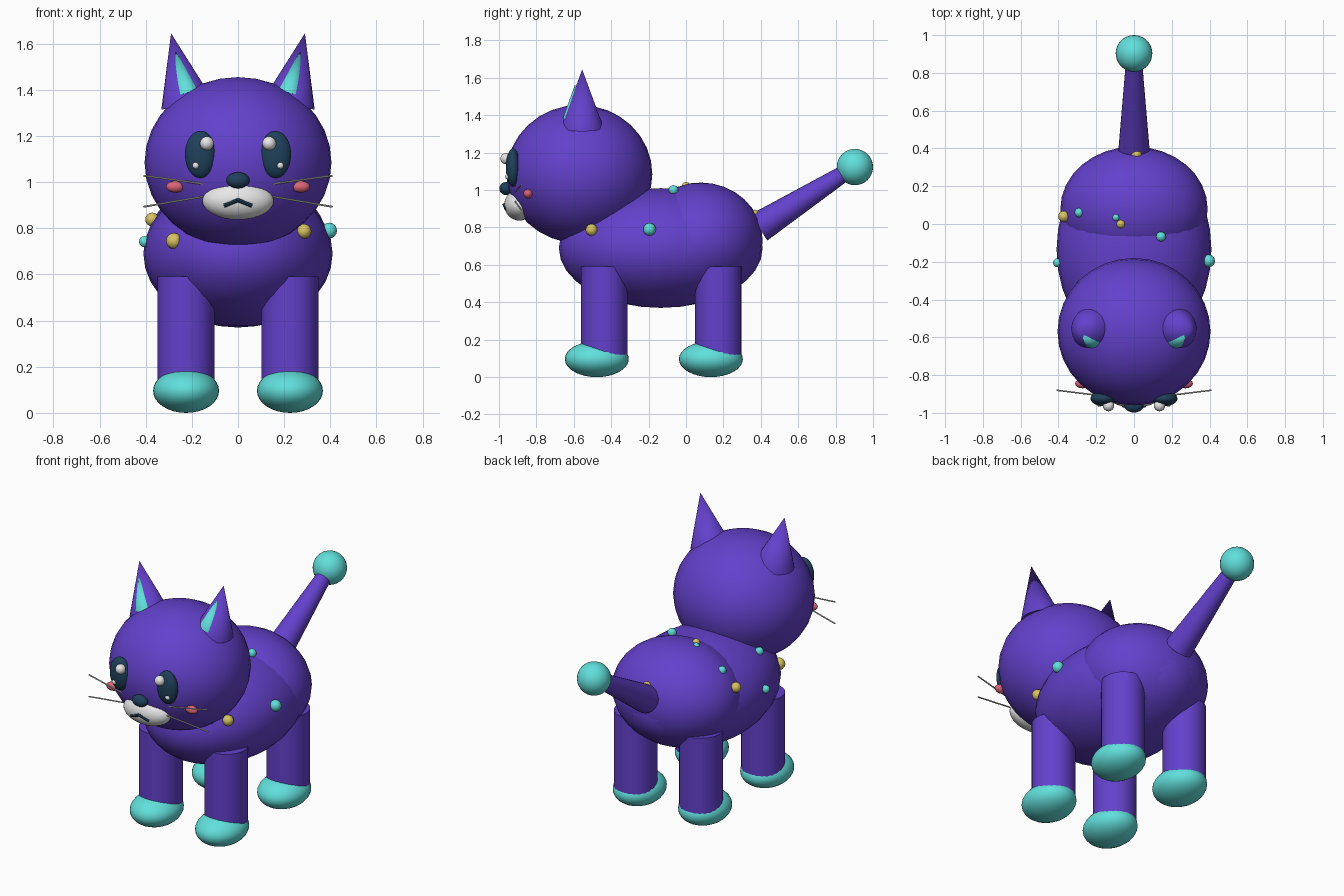
import bpy
import math
from mathutils import Vector

if "Cube" in bpy.data.objects:
    bpy.data.objects.remove(bpy.data.objects["Cube"])


def material(name, rgb):
    m = bpy.data.materials.new(name)
    m.diffuse_color = (*rgb, 1)
    m.use_nodes = True
    m.node_tree.nodes["Principled BSDF"].inputs["Base Color"].default_value = m.diffuse_color
    return m


PURPLE = material("purple", (0.125, 0.052, 0.60))
CYAN = material("cyan", (0.12, 0.74, 0.71))
NAVY = material("navy", (0.014, 0.052, 0.105))
WHITE = material("white", (0.80, 0.80, 0.80))
PINK = material("pink", (0.70, 0.13, 0.19))
YELLOW = material("yellow", (0.68, 0.55, 0.12))
GREY = material("whisker_grey", (0.62, 0.62, 0.60))


def finish(name, mat):
    ob = bpy.context.object
    ob.name = name
    ob.data.materials.append(mat)
    bpy.ops.object.shade_smooth_by_angle(angle=math.radians(40))
    return ob


def ball(name, loc, size, mat, segs=32, rings=16):
    bpy.ops.mesh.primitive_uv_sphere_add(segments=segs, ring_count=rings, location=loc)
    bpy.context.object.scale = size
    bpy.ops.object.transform_apply(location=False, rotation=False, scale=True)
    return finish(name, mat)


def rod(name, a, b, r1, r2, mat, sides=24):
    """Tapered rod or cone running from point a to point b."""
    a, b = Vector(a), Vector(b)
    d = b - a
    bpy.ops.mesh.primitive_cone_add(vertices=sides, radius1=r1, radius2=r2,
                                    depth=d.length, location=(a + b) / 2,
                                    rotation=d.to_track_quat('Z', 'Y').to_euler())
    return finish(name, mat)


# Body, rump and head
ball("body", (0, -0.135, 0.69), (0.41, 0.545, 0.32), PURPLE)
ball("rump", (0, 0.08, 0.73), (0.39, 0.33, 0.31), PURPLE)
ball("head", (0, -0.57, 1.085), (0.405, 0.39, 0.37), PURPLE)

# Tail with round tip
rod("tail", (0, 0.39, 0.80), (0, 0.87, 1.105), 0.083, 0.042, PURPLE)
ball("tail_tip", (0, 0.903, 1.123), (0.097,) * 3, CYAN)

# Muzzle and nose
ball("muzzle", (0, -0.89, 0.92), (0.155, 0.082, 0.083), WHITE)
ball("nose", (0, -0.962, 1.008), (0.05, 0.036, 0.035), NAVY)

for side, s in (("left", -1), ("right", 1)):
    # Legs and paws
    for end, y in (("front", -0.437), ("back", 0.173)):
        rod(f"{end}_leg_{side}", (s * 0.225, y, 0.09), (s * 0.225, y, 0.59),
            0.124, 0.124, PURPLE)
        ball(f"{end}_paw_{side}", (s * 0.225, y - 0.04, 0.096),
             (0.143, 0.171, 0.096), CYAN)

    # Ears with coloured inner cones
    rod(f"ear_{side}", (s * 0.222, -0.555, 1.338), (s * 0.29, -0.555, 1.645),
        0.113, 0, PURPLE)
    rod(f"inner_ear_{side}", (s * 0.222, -0.60, 1.385), (s * 0.27, -0.593, 1.565),
        0.057, 0, CYAN)

    # Eyes with highlights
    ball(f"eye_{side}", (s * 0.163, -0.925, 1.12), (0.067, 0.038, 0.102), NAVY)
    ball(f"eye_highlight_{side}", (s * 0.135, -0.962, 1.168), (0.03,) * 3, WHITE, 16, 10)
    ball(f"eye_sparkle_{side}", (s * 0.183, -0.952, 1.072), (0.015,) * 3, WHITE, 12, 8)

    # Cheeks, mouth and whiskers
    ball(f"cheek_{side}", (s * 0.272, -0.845, 0.98), (0.04, 0.025, 0.025), PINK, 16, 10)
    rod(f"mouth_{side}", (0, -0.972, 0.922), (s * 0.06, -0.962, 0.898),
        0.009, 0.009, NAVY, 8)
    for place, z1, z2 in (("upper", 0.992, 1.028), ("lower", 0.937, 0.893)):
        rod(f"{place}_whisker_{side}", (s * 0.15, -0.912, z1), (s * 0.41, -0.88, z2),
            0.004, 0.004, GREY, 8)

# Scattered round spots on the coat
spots = [
    (-0.277, -0.52, 0.745, 0.035, YELLOW),
    (0.286, -0.505, 0.787, 0.032, YELLOW),
    (-0.372, 0.04, 0.838, 0.030, YELLOW),
    (-0.07, 0.0, 1.02, 0.023, YELLOW),
    (0.012, 0.368, 0.865, 0.030, YELLOW),
    (0.395, -0.195, 0.79, 0.034, CYAN),
    (-0.405, -0.205, 0.742, 0.024, CYAN),
    (0.143, -0.067, 1.0, 0.026, CYAN),
    (-0.29, 0.06, 0.93, 0.025, CYAN),
    (-0.095, 0.035, 1.018, 0.020, CYAN),
    (-0.28, -0.32, 0.90, 0.025, CYAN),
]
for i, (x, y, z, r, mat) in enumerate(spots):
    ball(f"coat_spot_{i + 1}", (x, y, z), (r,) * 3, mat, 12, 8)
